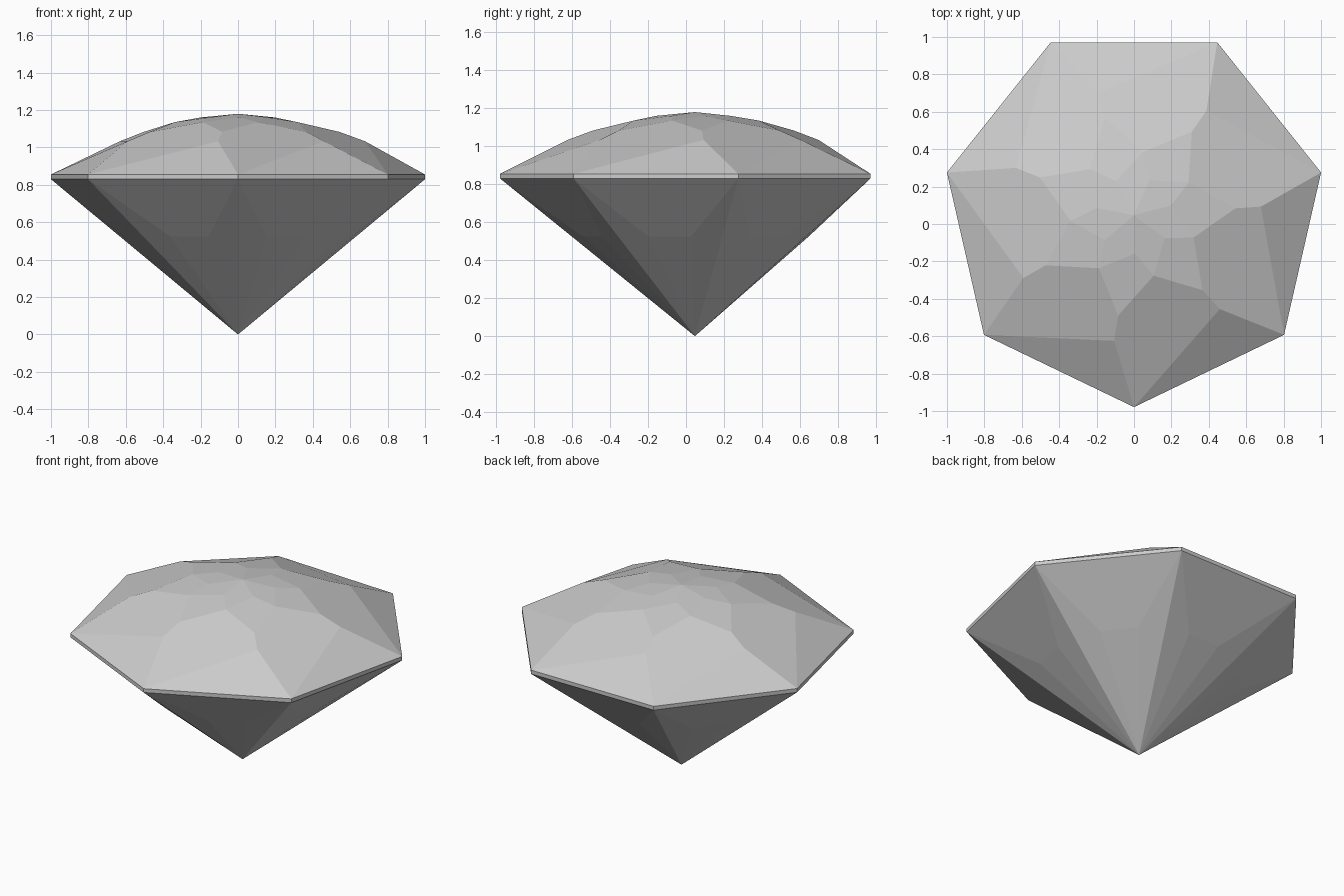
import bpy
import bmesh
from math import radians, sin, cos
from mathutils import Vector

old = bpy.data.objects.get("Cube")
if old:
    bpy.data.objects.remove(old, do_unlink=True)

SIDES = 7
STEP = 360 / SIDES
CENTRE_Y = 0.047

grey = bpy.data.materials.new("pale_grey")
grey.use_nodes = True
colour = (0.6, 0.6, 0.6, 1)
grey.diffuse_color = colour
grey.node_tree.nodes["Principled BSDF"].inputs["Base Color"].default_value = colour

bm = bmesh.new()


def point(co):
    return bm.verts.new(co)


def ring(radius, z, start):
    """Seven evenly spaced points round the gem axis."""
    angles = [radians(start + i * STEP) for i in range(SIDES)]
    return [point((radius * cos(a), CENTRE_Y + radius * sin(a), z)) for a in angles]


def face(*verts):
    bm.faces.new(verts)


# Girdle corners, crown rings from rim to peak, and the two tips
girdle_low = ring(1.026, 0.83, -90)
girdle_top = ring(1.026, 0.855, -90)
outer = ring(0.68, 1.033, -99)
shoulder = ring(0.543, 1.083, -99)
middle = ring(0.34, 1.135, -72)
inner = ring(0.205, 1.16, -88)
peak = point((0, CENTRE_Y, 1.18))
tip = point((0, CENTRE_Y, 0))

for i in range(SIDES):
    j = (i + 1) % SIDES
    # Girdle band
    face(girdle_low[i], girdle_low[j], girdle_top[j], girdle_top[i])
    # Crown facets, from the rim inwards
    face(girdle_top[i], girdle_top[j], outer[j])
    face(girdle_top[i], outer[j], shoulder[j], middle[i], shoulder[i], outer[i])
    face(shoulder[j], middle[j], inner[j], middle[i])
    face(inner[i], middle[i], inner[j], peak)
    # Pavilion facets, each very slightly swollen at mid height
    a, b = girdle_low[i], girdle_low[j]
    swell = (b.co - tip.co).cross(a.co - tip.co).normalized()
    if swell.z > 0:
        swell.negate()
    p, q = [point(tip.co.lerp(a.co.lerp(b.co, t), 0.64) + swell * 0.01)
            for t in (0.3, 0.7)]
    face(b, a, p, q)
    face(a, tip, p)
    face(p, tip, q)
    face(q, tip, b)

bmesh.ops.recalc_face_normals(bm, faces=bm.faces[:])
mesh = bpy.data.meshes.new("cut_gem")
bm.to_mesh(mesh)
bm.free()
mesh.materials.append(grey)
gem = bpy.data.objects.new("cut_gem", mesh)
bpy.context.collection.objects.link(gem)
